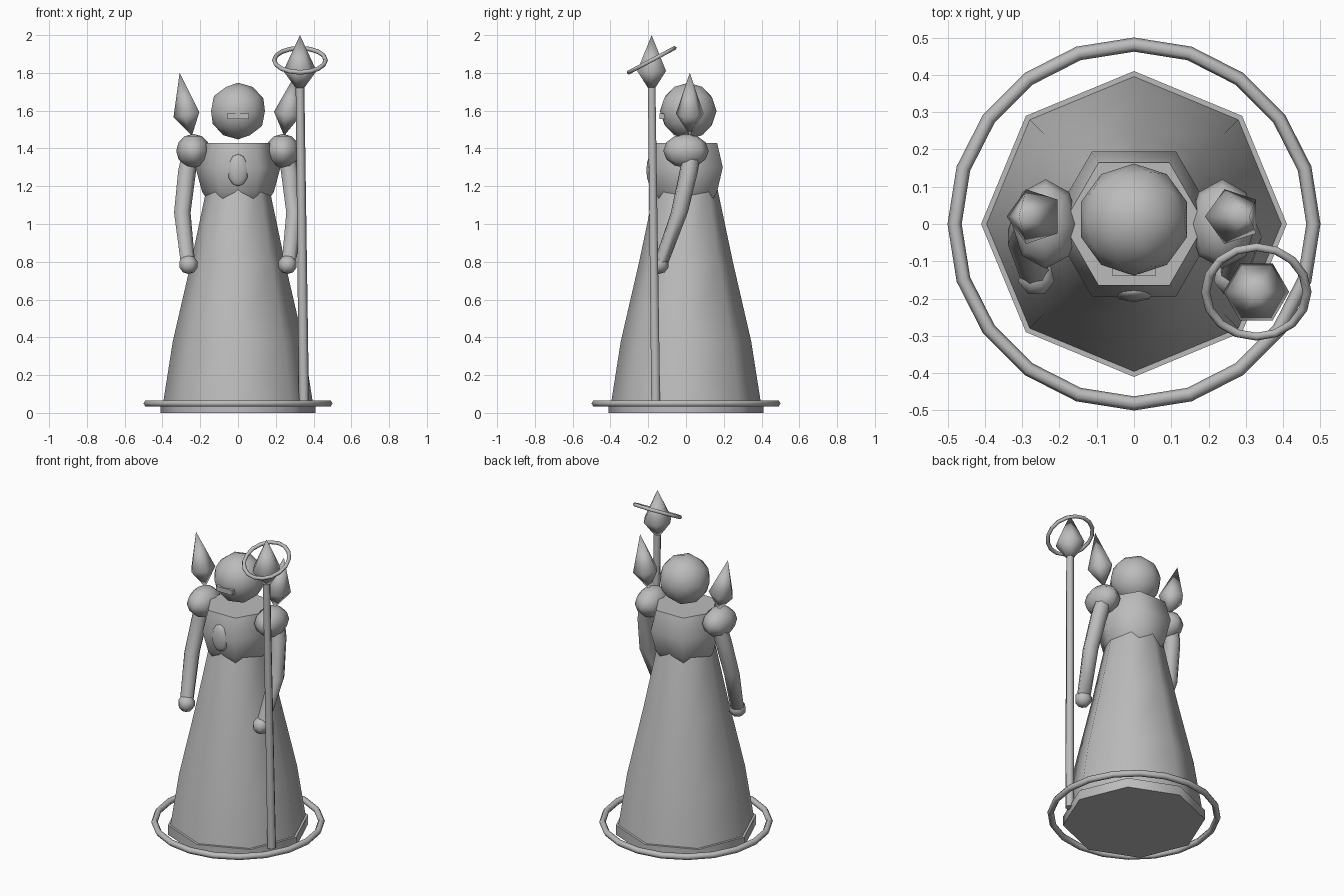
import bpy, bmesh
from math import cos, sin, pi, radians
from mathutils import Vector

cube = bpy.data.objects.get("Cube")
if cube:
    bpy.data.objects.remove(cube, do_unlink=True)

# Single stone colour
stone = bpy.data.materials.new("stone_grey")
stone.use_nodes = True
stone.diffuse_color = (0.5, 0.5, 0.5, 1)
stone.node_tree.nodes["Principled BSDF"].inputs["Base Color"].default_value = (0.5, 0.5, 0.5, 1)


def finish(obj, name, angle=70):
    obj.name = obj.data.name = name
    obj.data.materials.clear()
    obj.data.materials.append(stone)
    bpy.ops.object.select_all(action="DESELECT")
    obj.select_set(True)
    bpy.context.view_layer.objects.active = obj
    bpy.ops.object.shade_smooth_by_angle(angle=radians(angle))
    return obj


def loft(name, rings, sides, phase=0.0, angle=70):
    """Skin level polygon rings given as (x, y, z, radius); radius 0 is a tip."""
    bm = bmesh.new()
    loops = []
    for x, y, z, r in rings:
        turns = [phase + 2 * pi * i / sides for i in range(sides)]
        loops.append([bm.verts.new((x + r * cos(t), y + r * sin(t), z)) for t in turns])
    for a, b in zip(loops, loops[1:]):
        for i in range(sides):
            j = (i + 1) % sides
            bm.faces.new((a[i], a[j], b[j], b[i]))
    bm.faces.new(loops[0][::-1])
    bm.faces.new(loops[-1])
    bmesh.ops.remove_doubles(bm, verts=bm.verts, dist=0.0001)
    bmesh.ops.recalc_face_normals(bm, faces=bm.faces)
    mesh = bpy.data.meshes.new(name)
    bm.to_mesh(mesh)
    bm.free()
    obj = bpy.data.objects.new(name, mesh)
    bpy.context.collection.objects.link(obj)
    return finish(obj, name, angle)


def turned(name, profile, sides, phase=0.0, angle=70):
    return loft(name, [(0, 0, z, r) for z, r in profile], sides, phase, angle)


def ball(name, centre, size, segments=8, rows=6, rotation=(0, 0, 0)):
    bpy.ops.mesh.primitive_uv_sphere_add(segments=segments, ring_count=rows, radius=1,
                                         location=centre, rotation=rotation)
    obj = bpy.context.object
    obj.scale = size
    return finish(obj, name)


def hoop(name, centre, major, minor, segments, tilt=0.0):
    bpy.ops.mesh.primitive_torus_add(major_radius=major, minor_radius=minor,
                                     major_segments=segments, minor_segments=6,
                                     location=centre, rotation=(tilt, 0, 0))
    return finish(bpy.context.object, name)


# Robe, hem and ground ring
turned("hem", [(0, 0.41), (0.06, 0.41)], 8, angle=50)
turned("robe", [(0.03, 0.4), (0.38, 0.345), (0.8, 0.248), (1.18, 0.168), (1.3, 0.13)], 8)
hoop("ground_ring", (0, 0, 0.05), 0.481, 0.019, 20)

# Chest and brooch
turned("chest", [(1.08, 0.13), (1.17, 0.19), (1.3, 0.225), (1.43, 0.19)], 6)
ball("brooch", (0, -0.18, 1.285), (0.058, 0.03, 0.085))

# Head and visor
bpy.ops.mesh.primitive_ico_sphere_add(subdivisions=2, radius=0.15, location=(0, 0.012, 1.598))
finish(bpy.context.object, "head")
bpy.ops.mesh.primitive_cube_add(size=1, location=(0, -0.12, 1.57))
visor = bpy.context.object
visor.scale = (0.114, 0.04, 0.03)
finish(visor, "visor", 30)

# Shoulders, arms, hands and shoulder crystals
for side, s in (("left", 1), ("right", -1)):
    ball(side + "_shoulder", (s * 0.237, 0, 1.387), (0.09, 0.12, 0.09))
    loft(side + "_arm", [(s * 0.25, 0.03, 1.38, 0.05), (s * 0.272, 0.015, 1.28, 0.05),
                         (s * 0.297, -0.035, 1.06, 0.046), (s * 0.268, -0.13, 0.8, 0.04)], 7)
    ball(side + "_hand", (s * 0.262, -0.143, 0.785), (0.052, 0.052, 0.05), 7, 5)
    crystal = loft(side + "_shoulder_crystal",
                   [(0, 0, -0.115, 0), (0, 0, 0, 0.077), (0, 0, 0.225, 0)], 5, pi)
    crystal.location = Vector((s * 0.266, 0.02, 1.58))
    crystal.rotation_euler = (0, s * radians(11), 0)

# Staff with its crystal and tilted halo
sx, sy = 0.328, -0.182
loft("staff", [(0.349, -0.16, 0.04, 0.027), (sx, sy, 1.75, 0.023)], 6)
loft("staff_crystal", [(sx, sy, 1.69, 0), (sx, sy, 1.81, 0.088), (sx, sy, 2.0, 0)], 6)
hoop("staff_halo", (sx, sy, 1.867), 0.136, 0.012, 16, radians(28))
